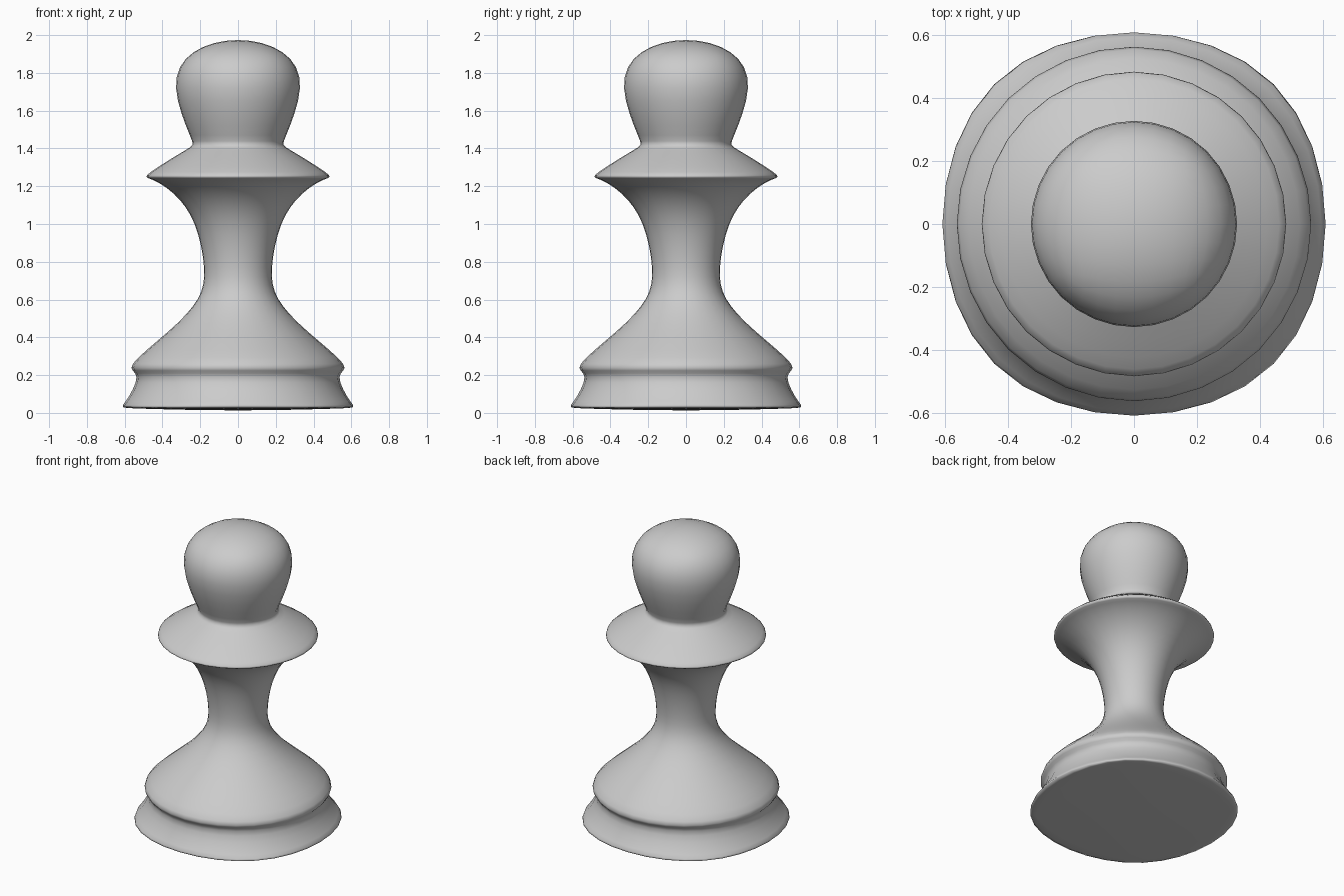
import bpy, bmesh, math

if "Cube" in bpy.data.objects:
    bpy.data.objects.remove(bpy.data.objects["Cube"])

# Surface profile as (radius, height, diagonal stretch), bottom to top
PROFILE = [
    (0.52, 0.022, 1.07), (0.59, 0.06, 1.035), (0.535, 0.19, 1.015),
    (0.556, 0.26, 1.0), (0.37, 0.43, 1.0), (0.215, 0.60, 1.0),
    (0.18, 0.77, 1.0), (0.23, 1.0, 1.0), (0.34, 1.16, 1.0),
    (0.455, 1.235, 1.0), (0.462, 1.275, 1.0), (0.28, 1.39, 1.0),
    (0.255, 1.47, 1.0), (0.328, 1.72, 1.0), (0.235, 1.91, 1.0),
]
BOTTOM, TOP = (0.0, 0.0), (0.0, 2.0)
SHRINK = (2 + math.cos(math.pi / 4)) / 3   # how far subdivision pulls in an 8-sided ring


def fit_cage(points):
    """Offset cage points so the subdivided surface passes near the profile."""
    target = [BOTTOM] + [(r / SHRINK, z) for r, z, _ in points] + [TOP]
    cage = list(target)
    for _ in range(12):
        new = list(cage)
        for i in range(1, len(cage) - 1):
            new[i] = tuple(cage[i][k] + target[i][k] -
                           (cage[i - 1][k] + 4 * cage[i][k] + cage[i + 1][k]) / 6
                           for k in (0, 1))
        cage = new
    return cage[1:-1]


bm = bmesh.new()
rings = []
for (r, z), (_, _, diag) in zip(fit_cage(PROFILE), PROFILE):
    rings.append([bm.verts.new((r * (diag if k % 2 else 1) * math.cos(k * math.pi / 4),
                                r * (diag if k % 2 else 1) * math.sin(k * math.pi / 4), z))
                  for k in range(8)])

# Side walls
for a, b in zip(rings, rings[1:]):
    for k in range(8):
        n = (k + 1) % 8
        bm.faces.new((a[k], a[n], b[n], b[k]))

# Two-by-two quad caps
for ring, z in ((rings[0], -0.002), (rings[-1], 2.03)):
    centre = bm.verts.new((0, 0, z))
    for k in range(0, 8, 2):
        bm.faces.new((centre, ring[k], ring[k + 1], ring[(k + 2) % 8]))
bmesh.ops.recalc_face_normals(bm, faces=bm.faces)

mesh = bpy.data.meshes.new("pawn_body")
bm.to_mesh(mesh)
bm.free()
pawn = bpy.data.objects.new("pawn_body", mesh)
bpy.context.collection.objects.link(pawn)
mesh.polygons.foreach_set("use_smooth", [True] * len(mesh.polygons))
sub = pawn.modifiers.new("smooth", 'SUBSURF')
sub.levels = sub.render_levels = 2
